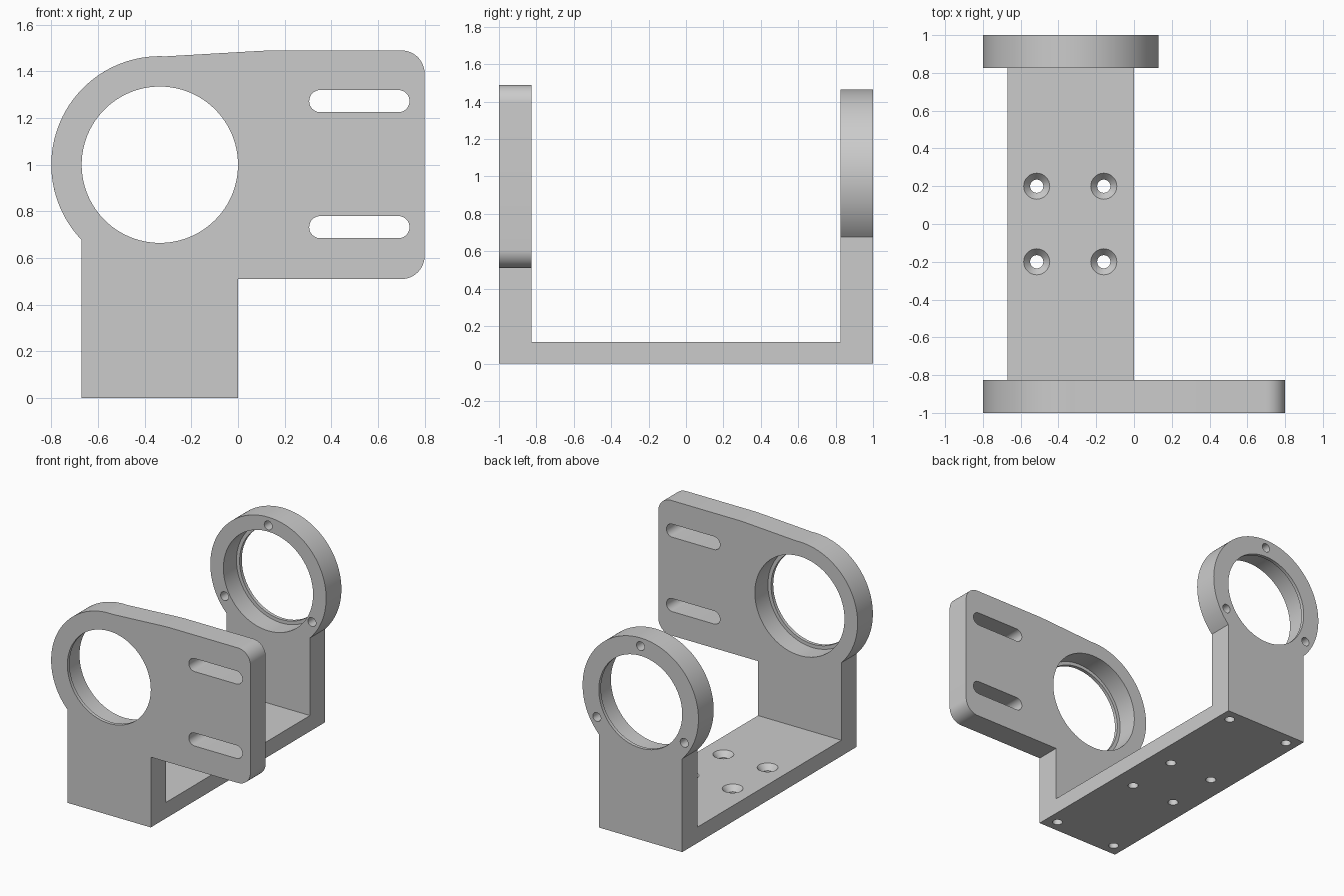
import bpy, bmesh
from math import sin, cos, pi, radians, acos
from mathutils import Matrix, Vector

cube = bpy.data.objects.get("Cube")
if cube:
    bpy.data.objects.remove(cube, do_unlink=True)

# Main dimensions
LEFT, RIGHT = -0.67, 0.0          # leg and base sides
CX, CZ = -0.335, 1.0              # bore centre
R_OUT, R_POCKET, R_LIP = 0.465, 0.36, 0.335
Y_OUT, Y_IN, LIP = 1.0, 0.825, 0.025
BASE = 0.115

metal = bpy.data.materials.new("grey metal")
metal.use_nodes = True
GREY = (0.6, 0.6, 0.6, 1)
metal.diffuse_color = GREY
metal.node_tree.nodes["Principled BSDF"].inputs["Base Color"].default_value = GREY


def make_object(name, bm):
    bmesh.ops.recalc_face_normals(bm, faces=bm.faces)
    mesh = bpy.data.meshes.new(name)
    bm.to_mesh(mesh)
    bm.free()
    mesh.materials.append(metal)
    obj = bpy.data.objects.new(name, mesh)
    bpy.context.collection.objects.link(obj)
    return obj


def arc(cx, cz, r, a0, a1, n):
    steps = [radians(a0 + (a1 - a0) * i / n) for i in range(n + 1)]
    return [(cx + r * cos(a), cz + r * sin(a)) for a in steps]


def prism(name, outline, y0, y1):
    """Extrude an x-z outline along y."""
    bm = bmesh.new()
    face = bm.faces.new([bm.verts.new((x, y0, z)) for x, z in outline])
    grown = bmesh.ops.extrude_face_region(bm, geom=[face])["geom"]
    verts = [v for v in grown if isinstance(v, bmesh.types.BMVert)]
    bmesh.ops.translate(bm, verts=verts, vec=(0, y1 - y0, 0))
    return make_object(name, bm)


def rod(start, end, r0, r1=None, sides=32):
    """Round cutter between two points, optionally tapered."""
    a, b = Vector(start), Vector(end)
    turn = (b - a).to_track_quat("Z", "Y").to_matrix().to_4x4()
    bm = bmesh.new()
    bmesh.ops.create_cone(bm, cap_ends=True, segments=sides, radius1=r0,
                          radius2=r0 if r1 is None else r1, depth=(b - a).length,
                          matrix=Matrix.Translation((a + b) / 2) @ turn)
    return make_object("cutter", bm)


def cut(obj, cutters):
    for c in cutters:
        c.hide_render = True
        mod = obj.modifiers.new("cut", "BOOLEAN")
        mod.operation, mod.solver, mod.object = "DIFFERENCE", "EXACT", c
    graph = bpy.context.evaluated_depsgraph_get()
    old = obj.data
    obj.data = bpy.data.meshes.new_from_object(obj.evaluated_get(graph))
    obj.modifiers.clear()
    bpy.data.meshes.remove(old)
    for c in cutters:
        bpy.data.objects.remove(c, do_unlink=True)


def plate_cutters(s):
    """Stepped bore and blind base holes; s is -1 at the front, 1 at the back."""
    lip_y = s * (Y_OUT - LIP)
    tools = [rod((CX, s * 0.7, CZ), (CX, s * 1.1, CZ), R_LIP, sides=96),
             rod((CX, s * 0.7, CZ), (CX, lip_y, CZ), R_POCKET, sides=96)]
    for x in (LEFT + 0.085, RIGHT - 0.085):
        y = s * (Y_OUT + Y_IN) / 2
        tools.append(rod((x, y, -0.1), (x, y, 0.2), 0.034))
    return tools


# Angle at which the ring meets the leg's sides
meet = acos((LEFT - CX) / R_OUT) * 180 / pi

# Front plate: leg, ring side and slotted flange
outline = [(LEFT, 0), (RIGHT, 0), (RIGHT, 0.51)]
outline += arc(0.7, 0.61, 0.1, -90, 0, 12)
outline += arc(0.7, 1.39, 0.1, 0, 90, 12)
outline += [(0.14, 1.49), (0.08, 1.487)]
outline += arc(CX, CZ, R_OUT, 87, 360 - meet, 64)
front_plate = prism("front_plate", outline, -Y_OUT, -Y_IN)
tools = plate_cutters(-1)
for z in (0.7325, 1.2725):
    slot = arc(0.6875, z, 0.0475, -90, 90, 16) + arc(0.3525, z, 0.0475, 90, 270, 16)
    tools.append(prism("cutter", slot, -1.1, -0.7))
cut(front_plate, tools)

# Back plate: leg with a round ring and three screw holes
outline = [(LEFT, 0), (RIGHT, 0)] + arc(CX, CZ, R_OUT, meet - 180, 360 - meet, 96)
outline[2] = (RIGHT, outline[-1][1])
back_plate = prism("back_plate", [(LEFT, 0), (RIGHT, 0)]
                   + arc(CX, CZ, R_OUT, -meet + 2 * (meet - 90), 360 - meet, 96),
                   Y_IN, Y_OUT)
tools = plate_cutters(1)
for a in (90, 210, 330):
    x, z = arc(CX, CZ, 0.405, a, a, 1)[0]
    tools.append(rod((x, 0.7, z), (x, 1.1, z), 0.032))
cut(back_plate, tools)

# Base with four countersunk screw holes
base = prism("base", [(LEFT, 0), (RIGHT, 0), (RIGHT, BASE), (LEFT, BASE)], -Y_IN, Y_IN)
tools = []
for x in (-0.515, -0.16):
    for y in (-0.2, 0.2):
        tools.append(rod((x, y, -0.1), (x, y, 0.2), 0.035))
        tools.append(rod((x, y, BASE - 0.04), (x, y, BASE + 0.01), 0.035, 0.0775))
cut(base, tools)

# Smooth the round walls, keep the edges sharp
for obj in (front_plate, back_plate, base):
    bpy.ops.object.select_all(action="DESELECT")
    obj.select_set(True)
    bpy.context.view_layer.objects.active = obj
    bpy.ops.object.shade_smooth_by_angle(angle=radians(30))
